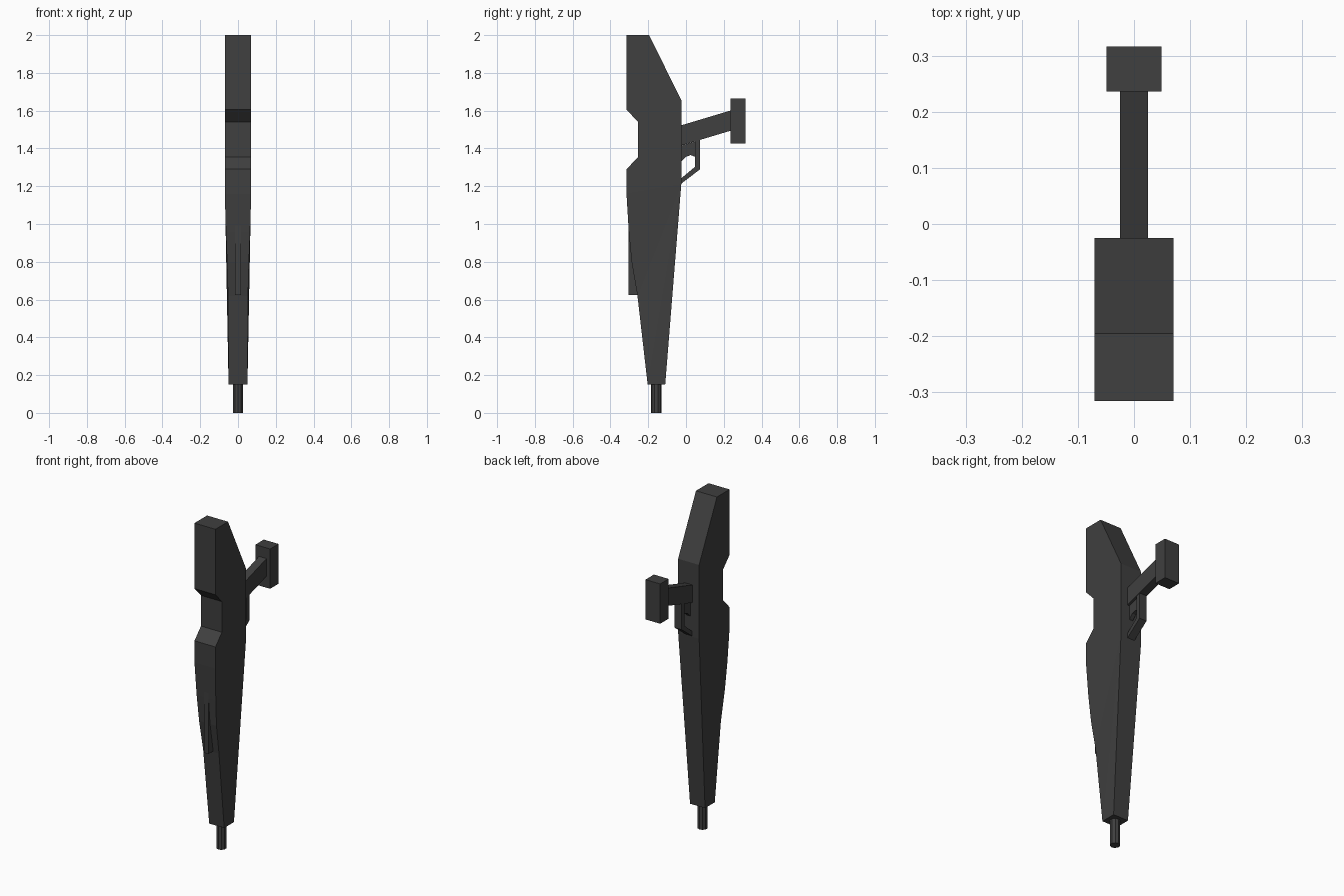
import bpy, bmesh

if "Cube" in bpy.data.objects:
    bpy.data.objects.remove(bpy.data.objects["Cube"])


def prism(name, pts, sides=None):
    """Closed solid from a (y, z, half width) outline, mirrored across x.
    sides: index groups used to split the side walls into clean faces."""
    n = len(pts)
    bm = bmesh.new()
    left = [bm.verts.new((-w, y, z)) for y, z, w in pts]
    right = [bm.verts.new((w, y, z)) for y, z, w in pts]
    for i in range(n):
        j = (i + 1) % n
        bm.faces.new((left[i], left[j], right[j], right[i]))
    for group in sides or [range(n)]:
        bm.faces.new([right[i] for i in group])
        bm.faces.new([left[i] for i in reversed(group)])
    bmesh.ops.recalc_face_normals(bm, faces=bm.faces)
    mesh = bpy.data.meshes.new(name)
    bm.to_mesh(mesh)
    bm.free()
    obj = bpy.data.objects.new(name, mesh)
    bpy.context.collection.objects.link(obj)
    mat = bpy.data.materials.get("dark_grey") or bpy.data.materials.new("dark_grey")
    mat.diffuse_color = (0.05, 0.05, 0.05, 1)
    mat.use_nodes = True
    mat.node_tree.nodes["Principled BSDF"].inputs["Base Color"].default_value = mat.diffuse_color
    mesh.materials.append(mat)
    return obj


def flat(name, outline, w):
    return prism(name, [(y, z, w) for y, z in outline])


# Main body: flat-sided stock, tapering towards the muzzle
stock = [(-0.025, 1.21), (-0.025, 1.655), (-0.195, 2.0), (-0.315, 2.0),
         (-0.315, 1.605), (-0.253, 1.54), (-0.253, 1.355), (-0.315, 1.29),
         (-0.315, 1.16)]
fore_end = [(-0.303, 0.96, 0.064), (-0.288, 0.80, 0.058), (-0.257, 0.62, 0.053),
            (-0.203, 0.15, 0.05), (-0.11, 0.15, 0.05)]
prism("body", [(y, z, 0.07) for y, z in stock] + fore_end,
      sides=[list(range(9)), [0, 8, 9], [0, 9, 10], [0, 10, 11],
             [0, 11, 12], [0, 12, 13]])

# Front sight fin
flat("sight_fin", [(-0.305, 0.625), (-0.23, 0.625), (-0.23, 1.0), (-0.305, 1.0)], 0.015)

# Grip and its end block
flat("grip", [(-0.06, 1.405), (0.25, 1.498), (0.25, 1.605), (-0.06, 1.512)], 0.025)
flat("grip_end", [(0.236, 1.425), (0.316, 1.425), (0.316, 1.665), (0.236, 1.665)], 0.049)

# Trigger guard and trigger
flat("trigger_guard", [(-0.03, 1.21), (0.075, 1.29), (0.075, 1.46), (0.048, 1.46),
                       (0.048, 1.303), (-0.03, 1.238)], 0.024)
flat("trigger", [(-0.04, 1.32), (-0.02, 1.335), (0.0, 1.356), (0.025, 1.365),
                 (0.05, 1.355), (0.05, 1.437), (-0.04, 1.411)], 0.012)

# Muzzle
bpy.ops.mesh.primitive_cylinder_add(vertices=10, radius=0.028, depth=0.17,
                                    location=(0, -0.158, 0.085))
muzzle = bpy.context.object
muzzle.name = "muzzle"
muzzle.data.materials.append(bpy.data.materials["dark_grey"])
